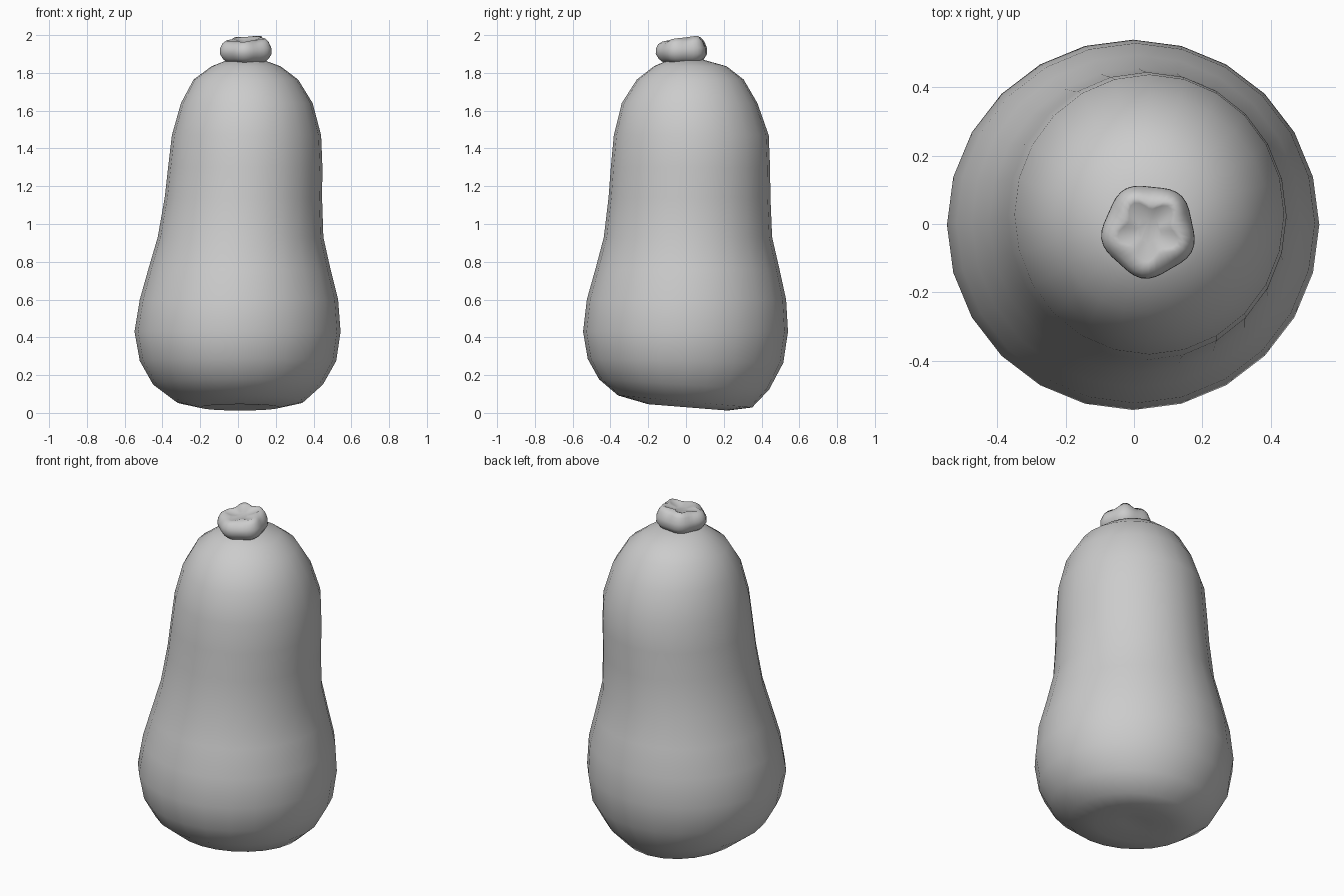
import bpy, bmesh, math


def loft(name, rings, sides, shape):
    """Skin a stack of rings; shape(ring, angle) gives a point. Both ends are fanned shut."""
    bm = bmesh.new()
    loops = [[bm.verts.new(shape(r, 2 * math.pi * i / sides)) for i in range(sides)]
             for r in rings]
    for a, b in zip(loops, loops[1:]):
        for i in range(sides):
            j = (i + 1) % sides
            bm.faces.new((a[i], a[j], b[j], b[i]))
    bm.faces.new(loops[0][::-1])
    bm.faces.new(loops[-1])
    bmesh.ops.recalc_face_normals(bm, faces=bm.faces)
    mesh = bpy.data.meshes.new(name)
    bm.to_mesh(mesh)
    bm.free()
    obj = bpy.data.objects.new(name, mesh)
    bpy.context.collection.objects.link(obj)
    for p in mesh.polygons:
        p.use_smooth = True
    return obj


# Squash body: z, x min, x max, y min, y max, tilt along y
body = [
    (0.045, -0.07, 0.08, -0.05, 0.08, -0.05),
    (0.03, -0.20, 0.22, -0.20, 0.22, -0.08),
    (0.06, -0.33, 0.35, -0.36, 0.35, -0.09),
    (0.15, -0.45, 0.45, -0.46, 0.44, -0.06),
    (0.275, -0.52, 0.52, -0.52, 0.515, -0.02),
    (0.43, -0.548, 0.543, -0.545, 0.54, 0),
    (0.60, -0.52, 0.53, -0.525, 0.53, 0),
    (0.76, -0.475, 0.49, -0.48, 0.495, 0),
    (0.93, -0.425, 0.452, -0.435, 0.456, 0),
    (1.14, -0.388, 0.445, -0.41, 0.447, 0),
    (1.30, -0.37, 0.447, -0.398, 0.445, 0),
    (1.47, -0.35, 0.44, -0.382, 0.438, 0),
    (1.64, -0.302, 0.395, -0.34, 0.378, 0),
    (1.765, -0.235, 0.318, -0.26, 0.305, 0),
    (1.835, -0.14, 0.225, -0.17, 0.215, 0),
    (1.87, -0.05, 0.13, -0.09, 0.09, 0),
]


def body_point(r, a):
    z, x0, x1, y0, y1, tilt = r
    y = (y0 + y1) / 2 + (y1 - y0) / 2 * math.sin(a)
    return ((x0 + x1) / 2 + (x1 - x0) / 2 * math.cos(a), y, z + tilt * y)


loft("squash_body", body, 24, body_point)

# Five-lobed stem stub with a hollowed top: radius, z, lobe depth, tilt
stem = [
    (0.095, 1.855, 0.006, 0),
    (0.118, 1.873, 0.006, 0),
    (0.135, 1.90, 0.006, 0),
    (0.134, 1.93, 0.006, 0.02),
    (0.119, 1.96, 0.009, 0.06),
    (0.092, 1.98, 0.016, 0.14),
    (0.078, 1.975, 0.014, 0.12),
    (0.035, 1.964, 0.004, 0.10),
]


def stem_point(r, a):
    rad, z, lobe, tilt = r
    wave = math.cos(5 * (a - math.radians(48)))
    rad += lobe * wave
    x, y = rad * math.cos(a), rad * math.sin(a)
    return (0.043 + x, -0.02 + y, z + tilt * (0.5 * x + y))


loft("stem", stem, 40, stem_point)
